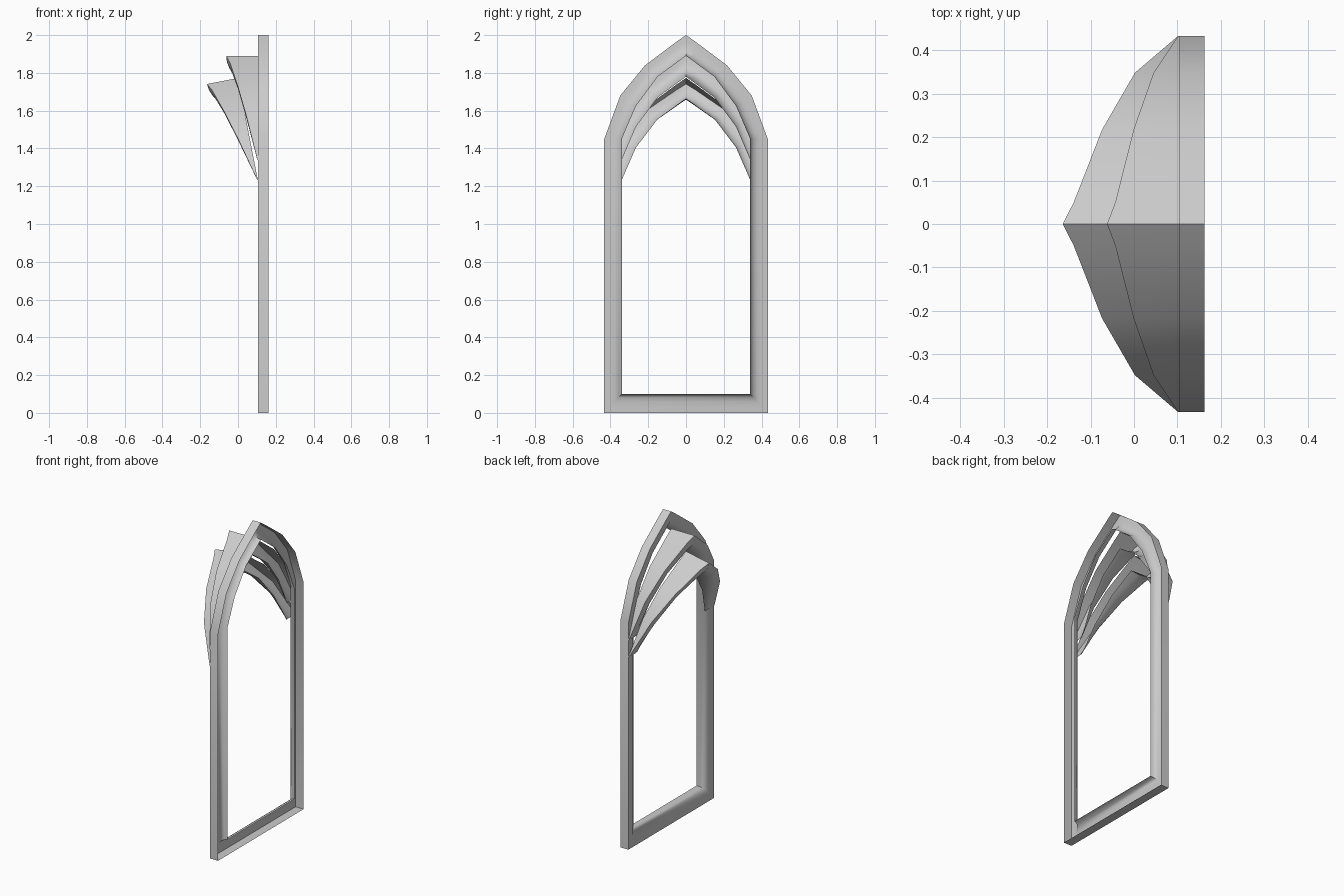
import bpy, bmesh, math
from mathutils import Vector, Matrix

cube = bpy.data.objects.get("Cube")
if cube:
    bpy.data.objects.remove(cube)

stone = bpy.data.materials.new("grey_stone")
stone.use_nodes = True
stone.diffuse_color = (0.6, 0.6, 0.6, 1)
stone.node_tree.nodes["Principled BSDF"].inputs["Base Color"].default_value = (0.6, 0.6, 0.6, 1)

# Open-fronted shell section: flat outer wall, then a back that curves round to the inner lip
# (position from outer to inner rim, share of the depth behind the front)
SECTION = [(0, 0), (0, 1), (0.3, 0.98), (0.6, 0.9), (0.82, 0.68), (0.96, 0.35), (1, 0)]

# Half arch stations: outer y, outer height, inner y, inner height, hood depth
ARCH = [(0.433, 0, 0.34, 0, 0.003), (0.348, 0.23, 0.265, 0.175, 0.06),
        (0.217, 0.39, 0.15, 0.33, 0.106), (0.05, 0.515, 0.035, 0.415, 0.148),
        (0, 0.55, 0, 0.44, 0.167)]
FRONT, BACK, SPRING = 0.162, 0.105, 1.45


def mirrored(stations):
    """Carry half an arch over the apex to the other side."""
    return stations + [(-a, b, -c, d, e) for a, b, c, d, e in reversed(stations[:-1])]


def sweep(name, stations, base, front, closed, tilt=0):
    """Run the shell section along paired outer and inner rims."""
    bm = bmesh.new()
    rings = []
    for yo, zo, yi, zi, depth in stations:
        rings.append([bm.verts.new((front - s * depth, yo + (yi - yo) * t,
                                    base + zo + (zi - zo) * t)) for t, s in SECTION])
    pairs = list(zip(rings, rings[1:]))
    if closed:
        pairs.append((rings[-1], rings[0]))
    for a, b in pairs:
        for i in range(len(SECTION) - 1):
            bm.faces.new((a[i], a[i + 1], b[i + 1], b[i]))
    bmesh.ops.rotate(bm, verts=bm.verts, cent=Vector((front, 0, base)),
                     matrix=Matrix.Rotation(-tilt, 3, 'Y'))
    mesh = bpy.data.meshes.new(name)
    bm.to_mesh(mesh)
    bm.free()
    mesh.materials.append(stone)
    obj = bpy.data.objects.new(name, mesh)
    bpy.context.collection.objects.link(obj)
    bpy.ops.object.select_all(action='DESELECT')
    obj.select_set(True)
    bpy.context.view_layer.objects.active = obj
    bpy.ops.object.shade_smooth_by_angle(angle=math.radians(45))


# Pointed window frame with mitred sill corners
frame_depth = FRONT - BACK
foot = (0.433, -SPRING, 0.34, 0.1 - SPRING, frame_depth)
frame = [foot] + [s[:4] + (frame_depth,) for s in ARCH]
sweep("window_frame", mirrored(frame), SPRING, FRONT, True)

# Two hoods that fan out behind the arch
hood = mirrored(ARCH)
sweep("upper_hood", hood, SPRING - 0.11, BACK, False)
sweep("lower_hood", hood, SPRING - 0.217, BACK, False, tilt=math.radians(11))
